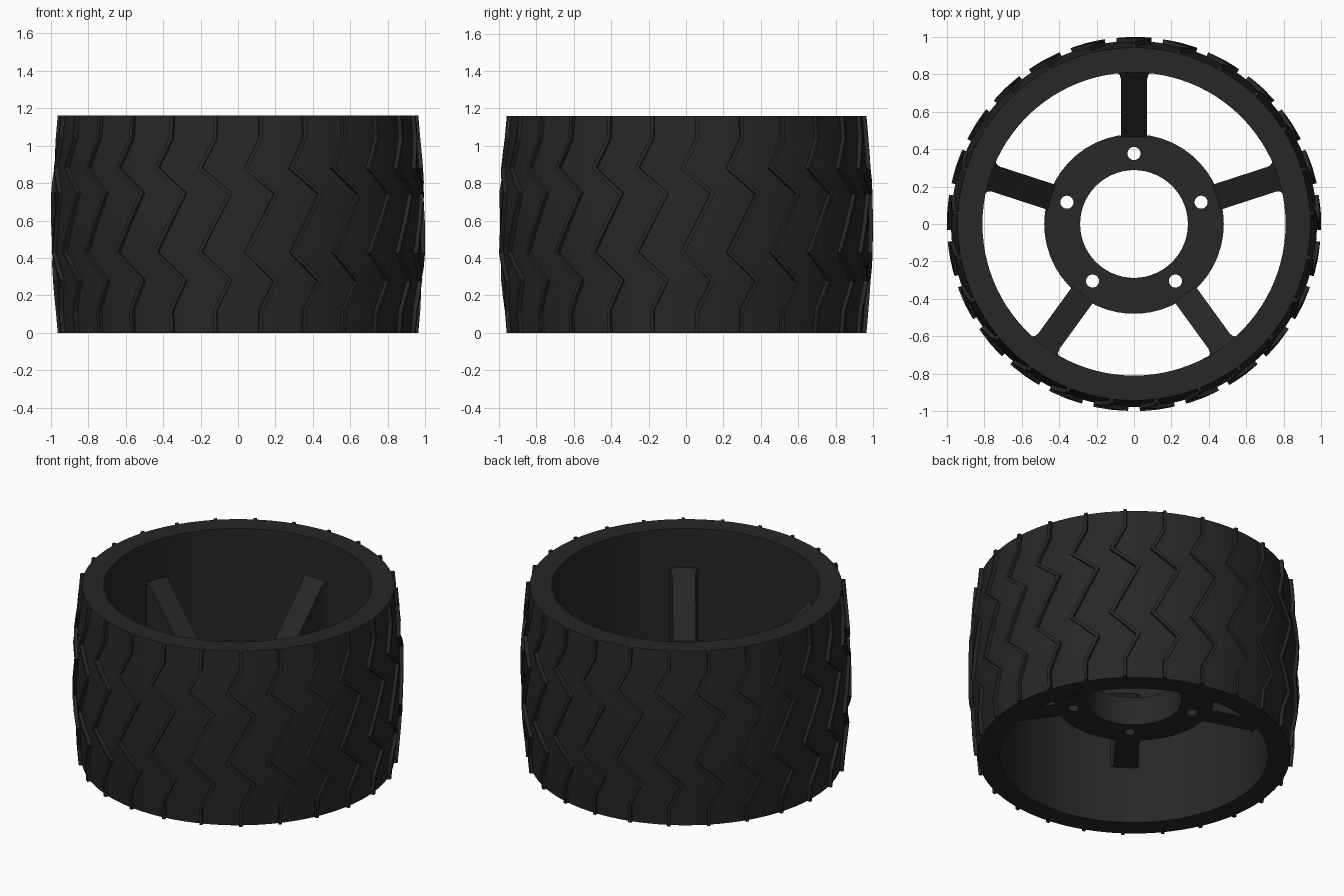
import bpy, bmesh, math
from mathutils import Vector

if "Cube" in bpy.data.objects:
    bpy.data.objects.remove(bpy.data.objects["Cube"])

H = 1.16       # wheel height along its axis
N = 25         # tread ribs
SEG = 100      # rim facets

rubber = bpy.data.materials.new("black rubber")
rubber.diffuse_color = (0.02, 0.02, 0.02, 1)
rubber.use_nodes = True
rubber.node_tree.nodes["Principled BSDF"].inputs["Base Color"].default_value = rubber.diffuse_color


def finish(bm, name, smooth=True):
    bmesh.ops.recalc_face_normals(bm, faces=bm.faces)
    me = bpy.data.meshes.new(name)
    bm.to_mesh(me)
    bm.free()
    ob = bpy.data.objects.new(name, me)
    bpy.context.collection.objects.link(ob)
    me.materials.append(rubber)
    if smooth:
        bpy.ops.object.select_all(action='DESELECT')
        ob.select_set(True)
        bpy.context.view_layer.objects.active = ob
        bpy.ops.object.shade_smooth_by_angle(angle=math.radians(30))
    return ob


def polar(r, a, z):
    return Vector((r * math.cos(a), r * math.sin(a), z))


# Crowned outer profile, mirrored about mid height
CROWN = [(0, .943), (.14, .955), (.28, .967), (.43, .978), (.58, .978)]


def crown(z):
    z = min(z, H - z)
    for (z0, r0), (z1, r1) in zip(CROWN, CROWN[1:]):
        if z <= z1:
            return r0 + (r1 - r0) * (z - z0) / (z1 - z0)
    return CROWN[-1][1]


# Tyre drum: closed profile lathed around z
prof = [(.81, 0)] + [(r, z) for z, r in CROWN]
prof += [(r, H - z) for z, r in CROWN[-2::-1]] + [(.81, H)]
bm = bmesh.new()
rings = [[bm.verts.new(polar(r, 2 * math.pi * i / SEG, z)) for r, z in prof] for i in range(SEG)]
for i in range(SEG):
    a, b = rings[i], rings[(i + 1) % SEG]
    for j in range(len(prof)):
        k = (j + 1) % len(prof)
        bm.faces.new((a[j], b[j], b[k], a[k]))
finish(bm, "tyre_drum")

# Tread: zigzag ribs swept over the crown
S = .082
path = [(0, 0), (0, .12), (S, .28), (-S, .43), (S, .745), (-S, .88), (0, 1.04), (0, H)]
path = [Vector(p) for p in path]
pts = []   # (centre, mitred side offset)
for i, p in enumerate(path):
    d0 = (p - path[max(i - 1, 0)]).normalized()
    d1 = (path[min(i + 1, len(path) - 1)] - p).normalized()
    t = (d0 + d1).normalized()
    n = Vector((t.y, -t.x))
    ref = d1 if d1.length else d0
    pts.append((p, n * .010 / max(.4, n.dot(Vector((ref.y, -ref.x))))))
    if i < len(path) - 1:
        pts.append(((p + path[i + 1]) / 2, Vector((d1.y, -d1.x)) * .010))

bm = bmesh.new()
for k in range(N):
    base = -math.pi / 2 + 2 * math.pi * (k + .5) / N
    prev = None
    for p, o in pts:
        sec = []
        for side, lift in ((-1, -.02), (1, -.02), (1, .022), (-1, .022)):
            q = p + o * side
            z = min(max(q.y, 0), H)
            sec.append(bm.verts.new(polar(crown(z) + lift, base + q.x, z)))
        if prev:
            for j in range(4):
                m = (j + 1) % 4
                bm.faces.new((prev[j], prev[m], sec[m], sec[j]))
        else:
            bm.faces.new(sec)
        prev = sec
    bm.faces.new(prev)
finish(bm, "tread_ribs", smooth=False)

# Hub: flat ring with bore and five bolt holes
cu = bpy.data.curves.new("hub", 'CURVE')
cu.dimensions = '2D'
cu.fill_mode = 'BOTH'
cu.extrude = .095


def circle(cx, cy, r, n):
    s = cu.splines.new('POLY')
    s.points.add(n - 1)
    for i, pt in enumerate(s.points):
        a = 2 * math.pi * i / n
        pt.co = (cx + r * math.cos(a), cy + r * math.sin(a), 0, 1)
    s.use_cyclic_u = True


spoke_angles = [math.pi / 2 + 2 * math.pi * k / 5 for k in range(5)]
circle(0, 0, .48, 50)
circle(0, 0, .288, 50)
for a in spoke_angles:
    circle(.377 * math.cos(a), .377 * math.sin(a), .035, 24)
hub = bpy.data.objects.new("hub", cu)
bpy.context.collection.objects.link(hub)
hub.location.z = .475
bpy.ops.object.select_all(action='DESELECT')
hub.select_set(True)
bpy.context.view_layer.objects.active = hub
bpy.ops.object.convert(target='MESH')
hub = bpy.context.object
hub.data.materials.clear()
hub.data.materials.append(rubber)
bpy.ops.object.shade_smooth_by_angle(angle=math.radians(30))

# Spokes: flat underneath, top rising to the drum, flared at the outer end
stations = [(.465, .07), (.775, .07), (.795, .076), (.807, .088), (.825, .105)]
bm = bmesh.new()
for a in spoke_angles:
    u, v = Vector((math.cos(a), math.sin(a), 0)), Vector((-math.sin(a), math.cos(a), 0))
    prev = None
    for r, w in stations:
        top = .57 + max(0, r - .48)
        sec = [bm.verts.new(u * r + v * s * w + Vector((0, 0, z)))
               for s, z in ((-1, .381), (1, .381), (1, top), (-1, top))]
        if prev:
            for j in range(4):
                m = (j + 1) % 4
                bm.faces.new((prev[j], prev[m], sec[m], sec[j]))
        else:
            bm.faces.new(sec)
        prev = sec
    bm.faces.new(prev)
finish(bm, "spokes", smooth=False)
